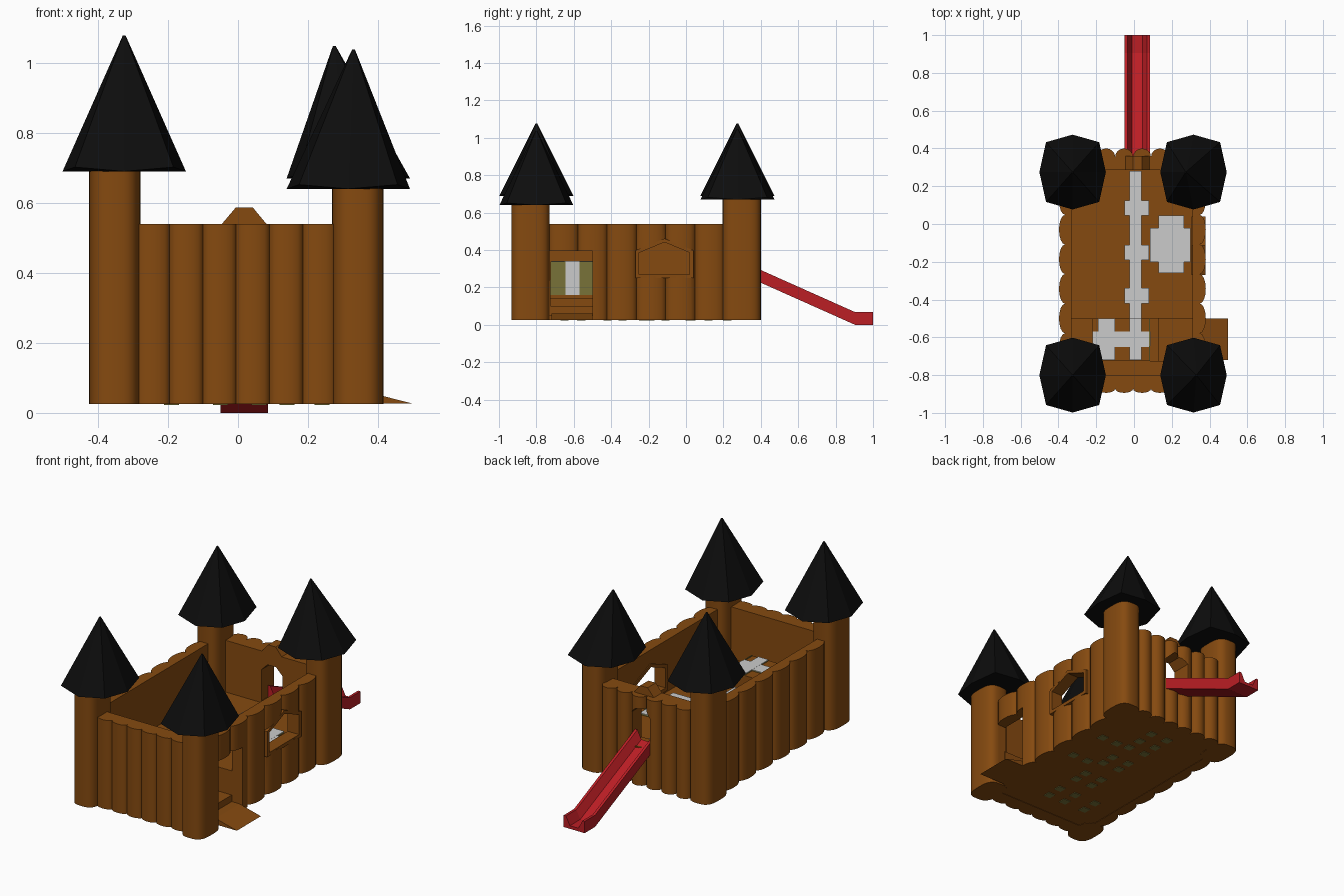
import bpy, bmesh, math
from mathutils import Vector

if "Cube" in bpy.data.objects:
    bpy.data.objects.remove(bpy.data.objects["Cube"])


def material(name, col):
    m = bpy.data.materials.new(name)
    m.diffuse_color = (*col, 1)
    m.use_nodes = True
    m.node_tree.nodes["Principled BSDF"].inputs["Base Color"].default_value = m.diffuse_color
    return m


WOOD = material("wood", (0.235, 0.068, 0.005))
BLACK = material("black_roof", (0.004, 0.004, 0.004))
RED = material("red_slide", (0.5, 0.013, 0.018))
OLIVE = material("olive", (0.19, 0.17, 0.04))


def loft(name, rings, mat=None, smooth=False):
    """Closed skin through rings of equal point count, capped at both ends."""
    bm = bmesh.new()
    vs = [[bm.verts.new(p) for p in r] for r in rings]
    n = len(rings[0])
    for a, b in zip(vs, vs[1:]):
        for i in range(n):
            j = (i + 1) % n
            bm.faces.new((a[i], a[j], b[j], b[i]))
    bm.faces.new(vs[0][::-1])
    bm.faces.new(vs[-1])
    bmesh.ops.recalc_face_normals(bm, faces=bm.faces)
    me = bpy.data.meshes.new(name)
    bm.to_mesh(me)
    bm.free()
    ob = bpy.data.objects.new(name, me)
    bpy.context.collection.objects.link(ob)
    if mat:
        me.materials.append(mat)
    if smooth:
        bpy.ops.object.select_all(action='DESELECT')
        bpy.context.view_layer.objects.active = ob
        ob.select_set(True)
        bpy.ops.object.shade_smooth_by_angle(angle=math.radians(35))
    return ob


def prism(name, pts, lo, hi, axis='z', mat=None, smooth=False):
    put = {'z': lambda a, b, h: (a, b, h), 'x': lambda a, b, h: (h, a, b),
           'y': lambda a, b, h: (a, h, b)}[axis]
    return loft(name, [[put(a, b, h) for a, b in pts] for h in (lo, hi)], mat, smooth)


def box(name, x0, x1, y0, y1, z0, z1, mat=None):
    return prism(name, [(x0, y0), (x1, y0), (x1, y1), (x0, y1)], z0, z1, 'z', mat)


def cut(ob, cutter):
    m = ob.modifiers.new("opening", 'BOOLEAN')
    m.object, m.operation, m.solver = cutter, 'DIFFERENCE', 'EXACT'
    bpy.ops.object.select_all(action='DESELECT')
    bpy.context.view_layer.objects.active = ob
    ob.select_set(True)
    bpy.ops.object.modifier_apply(modifier=m.name)
    bpy.data.objects.remove(cutter)


def log_wall(name, a, b, n, inner, outer, bulge, along):
    """Wall that is flat inside and a row of half-round logs outside."""
    pts = [(b, inner), (a, inner)]
    w, k = (b - a) / n, 8
    for i in range(n):
        for j in range(k + (i == n - 1)):
            t = math.pi * j / k
            pts.append((a + w * (i + 0.5 - 0.5 * math.cos(t)), outer + bulge * math.sin(t)))
    if along == 'y':
        pts = [(q, p) for p, q in pts]
    return prism(name, pts, 0.025, 0.54, 'z', WOOD, True)


# Log walls
log_wall("front_wall", -0.29, 0.28, 6, -0.80, -0.872, -0.022, 'x')
log_wall("left_wall", -0.735, 0.205, 6, -0.33, -0.365, -0.032, 'y')
right = log_wall("right_wall", -0.735, 0.205, 6, 0.31, 0.348, 0.032, 'y')
back = log_wall("back_wall", -0.29, 0.28, 6, 0.285, 0.355, 0.045, 'x')

# Doorway, window and slide openings
cut(right, box("door_cutter", 0.2, 0.5, -0.73, -0.5, 0.0, 0.395))


def house(inset):
    i = inset
    return [(-0.27 + i, 0.25 + i), (0.04 - i, 0.25 + i), (0.04 - i, 0.398 - i * 0.6),
            (-0.115, 0.462 - i), (-0.27 + i, 0.398 - i * 0.6)]


cut(right, prism("window_cutter", house(0.012), 0.2, 0.5, 'x'))
frame = prism("window_frame", house(0), 0.305, 0.378, 'x', WOOD)
cut(frame, prism("frame_cutter", house(0.02), 0.2, 0.5, 'x'))
cut(back, prism("slide_cutter", [(-0.05, 0.25), (0.085, 0.25), (0.085, 0.43), (0.045, 0.47),
                                 (-0.01, 0.47), (-0.05, 0.43)], 0.2, 0.5, 'y'))
# Gable over the slide
prism("slide_gable", [(-0.05, 0.535), (0.085, 0.535), (0.042, 0.587), (-0.006, 0.587)],
      0.285, 0.36, 'y', WOOD)


# Corner towers and their eight-sided roofs
def tower(label, tx, ty, cx, cy, base, apex, ax):
    ring = []
    for i in range(32):
        t = 2 * math.pi * i / 32
        c, s = math.cos(t), math.sin(t)
        ring.append((tx + 0.073 * math.copysign(abs(c) ** 0.65, c),
                     ty + 0.102 * math.copysign(abs(s) ** 0.65, s)))
    prism(label + "_tower", ring, 0.025, base + 0.04, 'z', WOOD, True)
    low, tip = [], []
    for i in range(8):
        t = i * math.pi / 4
        r = 1.0 if i % 2 == 0 else 1.13
        x, y = math.cos(t) * r, math.sin(t) * r
        low.append((cx + 0.176 * x, cy + 0.198 * y, base + (0.0 if i % 2 == 0 else 0.012)))
        tip.append((ax + 0.004 * x, cy + 0.004 * y, apex))
    loft(label + "_roof", [low, tip], BLACK)


tower("front_left", -0.352, -0.832, -0.325, -0.80, 0.69, 1.078, -0.325)
tower("back_left", -0.352, 0.298, -0.325, 0.275, 0.69, 1.078, -0.325)
tower("front_right", 0.342, -0.832, 0.315, -0.80, 0.64, 1.038, 0.33)
tower("back_right", 0.342, 0.298, 0.315, 0.275, 0.67, 1.048, 0.275)

# Floor, raised deck and entrance steps
box("floor", -0.345, 0.325, -0.84, 0.32, 0.027, 0.05, WOOD)
box("deck", -0.335, 0.315, -0.5, 0.3, 0.05, 0.24, WOOD)
box("front_ledge", -0.335, 0.315, -0.81, -0.725, 0.05, 0.24, WOOD)
box("lower_step", 0.13, 0.31, -0.725, -0.5, 0.05, 0.10, WOOD)
box("middle_step", 0.08, 0.13, -0.725, -0.5, 0.05, 0.14, WOOD)
box("upper_block", -0.22, 0.08, -0.725, -0.5, 0.05, 0.335, WOOD)
box("block_panel", 0.08, 0.084, -0.725, -0.5, 0.16, 0.34, OLIVE)
box("panel_strip", 0.084, 0.087, -0.645, -0.57, 0.16, 0.34)

# Door ramp
prism("door_ramp", [(0.30, 0.027), (0.497, 0.027), (0.36, 0.062), (0.30, 0.062)],
      -0.72, -0.5, 'y', WOOD)


# Grey inlays with olive sides
def inlay(name, x0, x1, y0, y1, z):
    box(name + "_side", x0, x1, y0, y1, z - 0.03, z, OLIVE)
    box(name + "_top", x0, x1, y0, y1, z, z + 0.003)


inlay("walkway", -0.025, 0.04, -0.5, 0.28, 0.247)
inlay("block_walkway", -0.025, 0.04, -0.72, -0.5, 0.340)
for k, y in enumerate((0.085, -0.15, -0.38)):
    inlay(f"cross_arm_{k}", -0.05, 0.08, y - 0.04, y + 0.04, 0.2465)
inlay("block_cross_arm", -0.05, 0.08, -0.65, -0.57, 0.3395)
inlay("plate_long", 0.13, 0.265, -0.26, 0.045, 0.247)
inlay("plate_wide", 0.085, 0.30, -0.20, -0.02, 0.2465)
inlay("small_plate_long", -0.19, -0.10, -0.72, -0.5, 0.340)
inlay("small_plate_wide", -0.22, -0.05, -0.65, -0.57, 0.3395)

# Olive patches showing on the underside
for i, x in enumerate((-0.05, 0.06)):
    for j, y in enumerate((0.22, 0.12, 0.03, -0.11, -0.19, -0.34, -0.42, -0.56, -0.65)):
        box(f"floor_patch_{i}_{j}", x - 0.022, x + 0.022, y - 0.022, y + 0.022, 0.023, 0.03, OLIVE)
for j, (x, y) in enumerate(((0.14, 0.02), (0.24, 0.02), (0.14, -0.23), (0.24, -0.23),
                            (-0.19, -0.56), (-0.19, -0.65))):
    box(f"side_patch_{j}", x - 0.022, x + 0.022, y - 0.022, y + 0.022, 0.023, 0.03, OLIVE)

# Slide: one channel section swept along its slope and run-out
section = [(-0.05, 0), (0.085, 0), (0.085, 0.068), (0.07, 0.068), (0.045, 0.018),
           (-0.01, 0.018), (-0.035, 0.068), (-0.05, 0.068)]
loft("slide", [[(x, y, z + h) for x, h in section]
               for y, z in ((0.345, 0.25), (0.905, 0.0), (1.0, 0.0))], RED)
